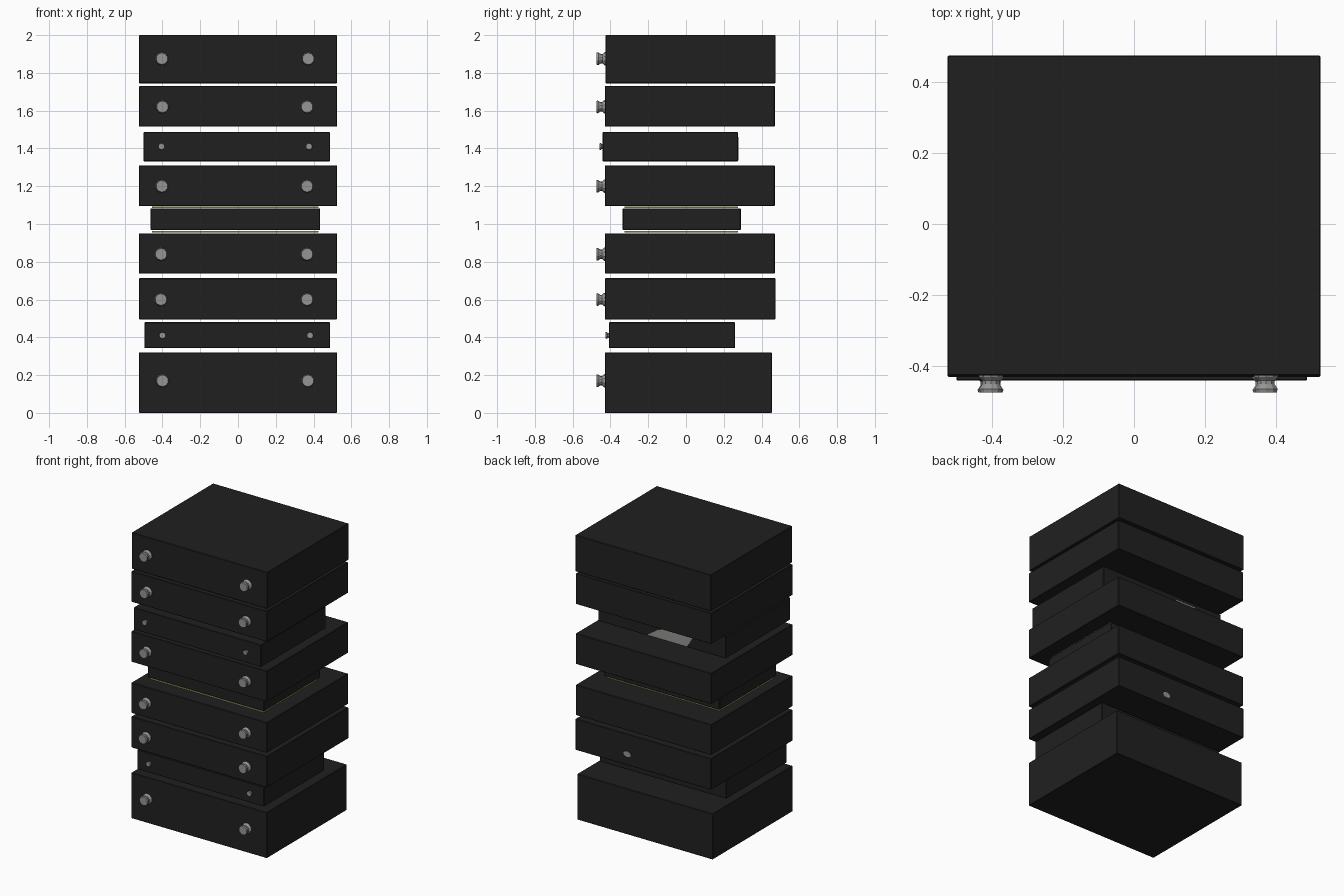
import bpy, bmesh, math

if "Cube" in bpy.data.objects:
    bpy.data.objects.remove(bpy.data.objects["Cube"])


def material(name, rgb):
    m = bpy.data.materials.new(name)
    m.diffuse_color = (*rgb, 1.0)
    m.use_nodes = True
    m.node_tree.nodes["Principled BSDF"].inputs["Base Color"].default_value = m.diffuse_color
    return m


BLACK = material("charcoal black", (0.0145, 0.0145, 0.0145))
GREY = material("metal grey", (0.30, 0.30, 0.29))
YELLOW = material("pale olive yellow", (0.36, 0.36, 0.13))


def finish(name, bm, mat):
    bmesh.ops.recalc_face_normals(bm, faces=bm.faces)
    mesh = bpy.data.meshes.new(name)
    bm.to_mesh(mesh)
    bm.free()
    mesh.materials.append(mat)
    obj = bpy.data.objects.new(name, mesh)
    bpy.context.collection.objects.link(obj)
    return obj


def box(name, x0, x1, y0, y1, z0, z1, mat=BLACK, bevel=0.0):
    bm = bmesh.new()
    bmesh.ops.create_cube(bm, size=1)
    for v in bm.verts:
        v.co = (x1 if v.co.x > 0 else x0,
                y1 if v.co.y > 0 else y0,
                z1 if v.co.z > 0 else z0)
    if bevel:
        bmesh.ops.bevel(bm, geom=bm.edges[:], offset=bevel, segments=1, affect='EDGES')
    return finish(name, bm, mat)


def knob(name, x, z, profile, sides=10):
    """Lathe a (radius, y) profile around a front-to-back axis."""
    bm = bmesh.new()
    rings = []
    for r, y in profile:
        rings.append([bm.verts.new((x + r * math.cos(2 * math.pi * (i + 0.5) / sides), y,
                                    z + r * math.sin(2 * math.pi * (i + 0.5) / sides)))
                      for i in range(sides)])
    for a, b in zip(rings, rings[1:]):
        for i in range(sides):
            j = (i + 1) % sides
            bm.faces.new((a[i], a[j], b[j], b[i]))
    bm.faces.new(rings[0])
    bm.faces.new(rings[-1])
    return finish(name, bm, GREY)


def back_plate(name, outline, y):
    """Thin plate lying on a rear face, from an (x, z) outline."""
    bm = bmesh.new()
    face = bm.faces.new([bm.verts.new((x, y - 0.002, z)) for x, z in outline])
    ext = bmesh.ops.extrude_face_region(bm, geom=[face])
    for v in ext["geom"]:
        if isinstance(v, bmesh.types.BMVert):
            v.co.y += 0.004
    return finish(name, bm, GREY)


# Stacked cases: name, x range, y range, z range, knob height, left and right knob x
W = 0.525
CASES = [
    ("bottom_case", -W, W, -0.43, 0.455, 0.0, 0.32, 0.17, -0.40, 0.37),
    ("lower_slim_case", -0.495, 0.488, -0.408, 0.26, 0.343, 0.48, 0.41, -0.40, 0.382),
    ("second_case", -W, W, -0.43, 0.473, 0.495, 0.713, 0.60, -0.408, 0.366),
    ("third_case", -W, W, -0.43, 0.47, 0.737, 0.95, 0.84, -0.407, 0.366),
    ("middle_core", -0.463, 0.435, -0.335, 0.29, 0.968, 1.083, None, 0, 0),
    ("fourth_case", -W, W, -0.43, 0.47, 1.095, 1.31, 1.20, -0.403, 0.366),
    ("upper_slim_case", -0.50, 0.487, -0.441, 0.275, 1.332, 1.487, 1.41, -0.405, 0.376),
    ("fifth_case", -W, W, -0.43, 0.47, 1.515, 1.73, 1.62, -0.40, 0.366),
    ("top_case", -W, W, -0.427, 0.474, 1.745, 2.0, 1.875, -0.403, 0.372),
]
for name, x0, x1, y0, y1, z0, z1, kz, kl, kr in CASES:
    box(name, x0, x1, y0, y1, z0, z1, bevel=0.003)
    if kz is None:
        continue
    if "slim" in name:      # small stub knobs
        profile = [(0.014, y0 + 0.004), (0.013, y0 - 0.006),
                   (0.018, y0 - 0.010), (0.017, y0 - 0.018)]
    else:                   # flared knobs with a narrow neck
        profile = [(0.037, y0 + 0.004), (0.035, y0 - 0.004), (0.025, y0 - 0.014),
                   (0.025, y0 - 0.024), (0.034, y0 - 0.037), (0.031, -0.475)]
    knob(name + "_left_knob", kl, kz, profile)
    knob(name + "_right_knob", kr, kz, profile)

# Thin yellow sheets above and below the middle core
box("lower_sheet", -0.455, 0.425, -0.325, 0.275, 0.954, 0.963, YELLOW)
box("upper_sheet", -0.455, 0.425, -0.325, 0.275, 1.086, 1.092, YELLOW)

# Grey plates on rear faces
back_plate("rear_panel", [(0.11, 1.336), (0.03, 1.39), (-0.13, 1.46),
                          (-0.28, 1.46), (-0.235, 1.39), (-0.20, 1.336)], 0.275)
back_plate("rear_socket", [(0.124 + 0.03 * math.cos(i * math.pi / 4),
                            0.573 + 0.02 * math.sin(i * math.pi / 4)) for i in range(8)], 0.473)
